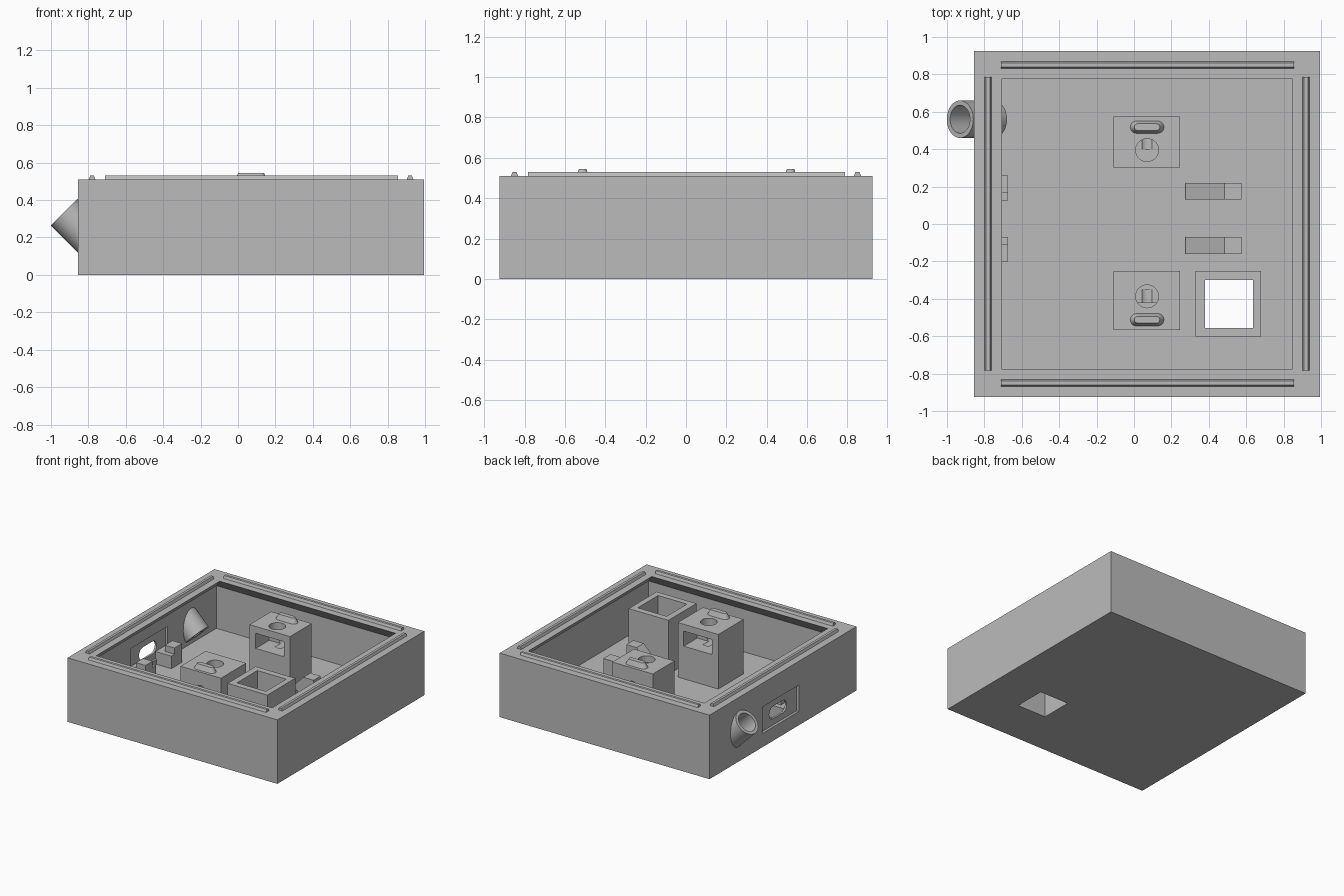
import bpy, bmesh, math
from mathutils import Matrix, Vector

cube = bpy.data.objects.get("Cube")
if cube:
    bpy.data.objects.remove(cube, do_unlink=True)

grey = bpy.data.materials.new("plain_grey")
grey.use_nodes = True
grey.diffuse_color = (0.5, 0.5, 0.5, 1)
grey.node_tree.nodes["Principled BSDF"].inputs["Base Color"].default_value = (0.5, 0.5, 0.5, 1)

FLOOR, TOP = 0.07, 0.51


def make(name, bm):
    bmesh.ops.recalc_face_normals(bm, faces=bm.faces)
    mesh = bpy.data.meshes.new(name)
    bm.to_mesh(mesh)
    bm.free()
    obj = bpy.data.objects.new(name, mesh)
    bpy.context.collection.objects.link(obj)
    mesh.materials.append(grey)
    return obj


def loft(name, sections):
    """Closed solid through matching loops of points."""
    bm = bmesh.new()
    loops = [[bm.verts.new(p) for p in s] for s in sections]
    for a, b in zip(loops, loops[1:]):
        for i in range(len(a)):
            j = (i + 1) % len(a)
            bm.faces.new((a[i], a[j], b[j], b[i]))
    bm.faces.new(loops[0])
    bm.faces.new(loops[-1])
    return make(name, bm)


def rect(x0, x1, y0, y1, z):
    return [(x0, y0, z), (x1, y0, z), (x1, y1, z), (x0, y1, z)]


def box(name, x0, x1, y0, y1, z0, z1):
    return loft(name, [rect(x0, x1, y0, y1, z0), rect(x0, x1, y0, y1, z1)])


def rod(name, start, end, radius, sides=48):
    start, end = Vector(start), Vector(end)
    axis = end - start
    bm = bmesh.new()
    bmesh.ops.create_cone(bm, cap_ends=True, segments=sides, radius1=radius,
                          radius2=radius, depth=axis.length)
    turn = axis.to_track_quat('Z', 'Y').to_matrix().to_4x4()
    bmesh.ops.transform(bm, matrix=Matrix.Translation((start + end) / 2) @ turn, verts=bm.verts)
    return make(name, bm)


def stadium(cx, cy, z, half, radius, n=10):
    """Rounded slot outline lying along x."""
    pts = []
    for side, a0 in ((1, -math.pi / 2), (-1, math.pi / 2)):
        for i in range(n + 1):
            a = a0 + math.pi * i / n
            pts.append((cx + side * half + radius * math.cos(a), cy + radius * math.sin(a), z))
    return pts


def cut(target, *cutters):
    for c in cutters:
        c.hide_render = True
        mod = target.modifiers.new("cut", 'BOOLEAN')
        mod.operation, mod.solver, mod.object = 'DIFFERENCE', 'EXACT', c
        bpy.context.view_layer.objects.active = target
        bpy.ops.object.modifier_apply(modifier=mod.name)
        bpy.data.objects.remove(c, do_unlink=True)


def smooth(obj):
    bpy.ops.object.select_all(action='DESELECT')
    obj.select_set(True)
    bpy.context.view_layer.objects.active = obj
    bpy.ops.object.shade_smooth_by_angle(angle=math.radians(30))


# Slanted tube line through the right wall
tube_in, tube_out = Vector((-0.75, 0.56, 0.155)), Vector((-0.93, 0.56, 0.335))
slope = (tube_out - tube_in).normalized()


def bores():
    return (rod("bore", tube_in + slope * 0.06, tube_out + slope * 0.05, 0.075),
            rod("narrow_bore", tube_in - slope * 0.05, tube_out, 0.045))


# Case shell: cavity widens below an overhanging lip
shell = box("case_shell", -0.855, 0.995, -0.925, 0.925, 0, TOP)
lip, wide = (-0.705, 0.845, -0.777, 0.777), (-0.805, 0.945, -0.877, 0.877)
cavity = loft("cavity", [rect(*wide, FLOOR), rect(*wide, TOP - 0.1),
                         rect(*lip, TOP), rect(*lip, TOP + 0.1)])
port = [(x, y + 0.035, z + 0.21) for x in (-0.95, -0.7)
        for y, z, _ in stadium(0, 0, 0, 0.06, 0.05)]
half = len(port) // 2
cut(shell, cavity,
    box("outer_recess", -0.9, -0.835, -0.2, 0.26, 0.11, 0.32),
    box("inner_recess", -0.82, -0.75, -0.2, 0.26, 0.11, 0.32),
    loft("port_hole", [port[:half], port[half:]]),
    box("floor_hole", 0.38, 0.635, -0.555, -0.3, -0.1, 0.2),
    rod("tube_passage", tube_in, tube_out + slope * 0.05, 0.09))
smooth(shell)

# Slanted tube
tube = rod("slanted_tube", tube_in, tube_out, 0.1)
cut(tube, *bores())
smooth(tube)

# Rim ridges with a trapezoid section
for name, c in (("front", -0.85), ("back", 0.85)):
    loft(name + "_rim_ridge", [rect(-0.712, 0.855, c - 0.02, c + 0.02, TOP - 0.005),
                               rect(-0.712, 0.855, c - 0.01, c + 0.01, TOP + 0.02)])
for name, c in (("right", -0.78), ("left", 0.92)):
    loft(name + "_rim_ridge", [rect(c - 0.02, c + 0.02, -0.782, 0.787, TOP - 0.005),
                               rect(c - 0.01, c + 0.01, -0.782, 0.787, TOP + 0.02)])


# Posts with a window facing the middle, a top hole and a tapered key
def post(name, y_in, y_out, hole_y, key_y):
    s = 1 if y_out > y_in else -1
    cx, top = 0.07, 0.505
    body = box(name + "_post", -0.11, 0.247, min(y_in, y_out), max(y_in, y_out), FLOOR - 0.02, top)
    ends = sorted((y_in - s * 0.05, y_in + s * 0.17))
    cut(body,
        box("window", cx - 0.125, cx + 0.125, *ends, 0.33, 0.45),
        rod("top_hole", (cx, hole_y, 0.4), (cx, hole_y, 0.6), 0.061),
        rod("back_hole", (cx, y_in + s * 0.1, 0.36), (cx, y_out + s * 0.05, 0.36), 0.04))
    smooth(body)
    key = loft(name + "_key", [stadium(cx, key_y, top - 0.005, 0.058, 0.035),
                               stadium(cx, key_y, 0.545, 0.05, 0.018)])
    smooth(key)


post("back", 0.302, 0.575, 0.395, 0.518)
post("front", -0.25, -0.567, -0.387, -0.512)

# Square chimney over the floor hole
chimney = box("square_chimney", 0.33, 0.68, -0.602, -0.25, FLOOR - 0.02, 0.5)
cut(chimney, box("chimney_hole", 0.38, 0.635, -0.555, -0.3, 0, 0.6))

# Sloped brackets on the floor
profile = [(0.275, FLOOR - 0.02), (0.575, FLOOR - 0.02), (0.575, 0.31), (0.485, 0.31), (0.275, 0.1)]
for name, y0 in (("back", 0.13), ("front", -0.16)):
    loft(name + "_sloped_bracket", [[(x, y, z) for x, z in profile] for y in (y0, y0 + 0.09)])

# Stepped holders beside the port
for name, y0, y1, lo, hi in (("back", 0.125, 0.26, 0.165, 0.26), ("front", -0.2, -0.07, -0.2, -0.11)):
    box(name + "_port_holder", -0.815, -0.675, y0, y1, FLOOR - 0.02, 0.17)
    box(name + "_port_holder_step", -0.76, -0.675, lo, hi, 0.16, 0.22)
